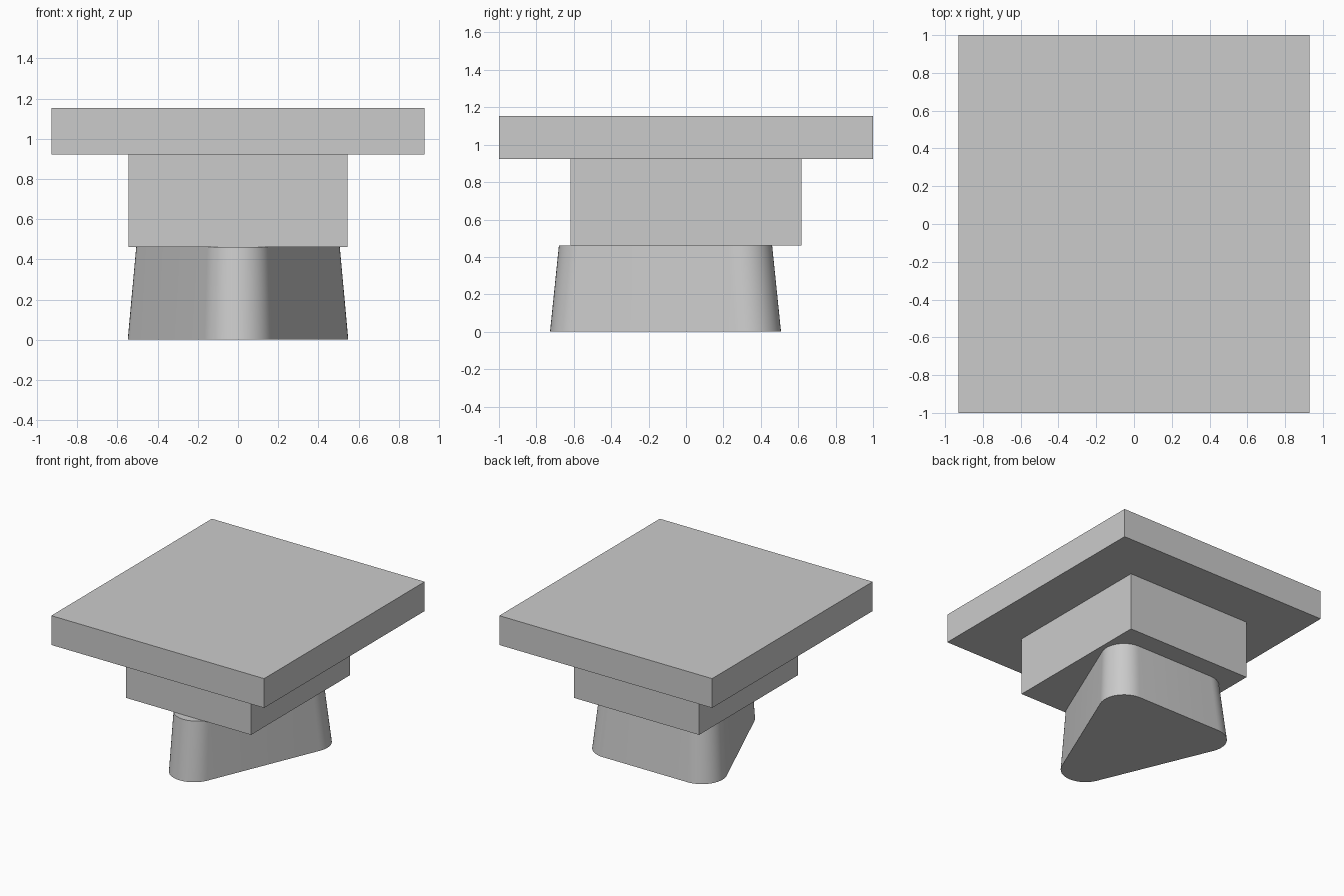
import bpy, bmesh, math
from mathutils import Vector

cube = bpy.data.objects.get("Cube")
if cube:
    bpy.data.objects.remove(cube, do_unlink=True)

grey = bpy.data.materials.new("plain grey")
grey.use_nodes = True
colour = (0.6, 0.6, 0.6, 1)
grey.diffuse_color = colour
grey.node_tree.nodes["Principled BSDF"].inputs["Base Color"].default_value = colour

Z_FOOT, Z_BLOCK, Z_TOP = 0.462, 0.923, 1.154


def add_object(name, bm):
    bmesh.ops.recalc_face_normals(bm, faces=bm.faces)
    mesh = bpy.data.meshes.new(name)
    bm.to_mesh(mesh)
    bm.free()
    mesh.materials.append(grey)
    obj = bpy.data.objects.new(name, mesh)
    bpy.context.collection.objects.link(obj)
    return obj


def slab(name, half_x, half_y, z0, z1):
    bm = bmesh.new()
    bmesh.ops.create_cube(bm, size=1)
    bmesh.ops.scale(bm, vec=(2 * half_x, 2 * half_y, z1 - z0), verts=bm.verts)
    bmesh.ops.translate(bm, vec=(0, 0, (z0 + z1) / 2), verts=bm.verts)
    return add_object(name, bm)


def rounded_triangle(half_width, y_tip, y_back, radius, steps):
    """Outline of three corner arcs joined by straight sides, tip towards -y."""
    a, front, back = half_width - radius, y_tip + radius, y_back - radius
    lean = math.atan2(a, back - front)
    # corner centre, start angle, end angle
    corners = [((0, front), math.pi + lean, 2 * math.pi - lean),
               ((a, back), -lean, math.pi / 2),
               ((-a, back), math.pi / 2, math.pi + lean)]
    return [Vector((cx + radius * math.cos(t), cy + radius * math.sin(t), 0))
            for (cx, cy), t0, t1 in corners
            for t in (t0 + (t1 - t0) * i / steps for i in range(steps + 1))]


# Tabletop plate and the block beneath it
slab("top_plate", 0.928, 1.0, Z_BLOCK, Z_TOP)
slab("middle_block", 0.546, 0.617, Z_FOOT, Z_BLOCK)

# Tapered foot with rounded corners
Y_TIP, Y_BACK, TAPER = -0.727, 0.508, 0.923
bm = bmesh.new()
outline = rounded_triangle(0.549, Y_TIP, Y_BACK, 0.18, 16)
base = bm.faces.new([bm.verts.new(p) for p in outline])
top = bmesh.ops.extrude_face_region(bm, geom=[base], use_keep_orig=True)
top_verts = [g for g in top["geom"] if isinstance(g, bmesh.types.BMVert)]
y_mid = (Y_TIP + Y_BACK) / 2
for v in top_verts:
    v.co = (v.co.x * TAPER, y_mid + (v.co.y - y_mid) * TAPER, Z_FOOT)
foot = add_object("tapered_foot", bm)

bpy.ops.object.select_all(action="DESELECT")
foot.select_set(True)
bpy.context.view_layer.objects.active = foot
bpy.ops.object.shade_smooth_by_angle(angle=math.radians(30))
